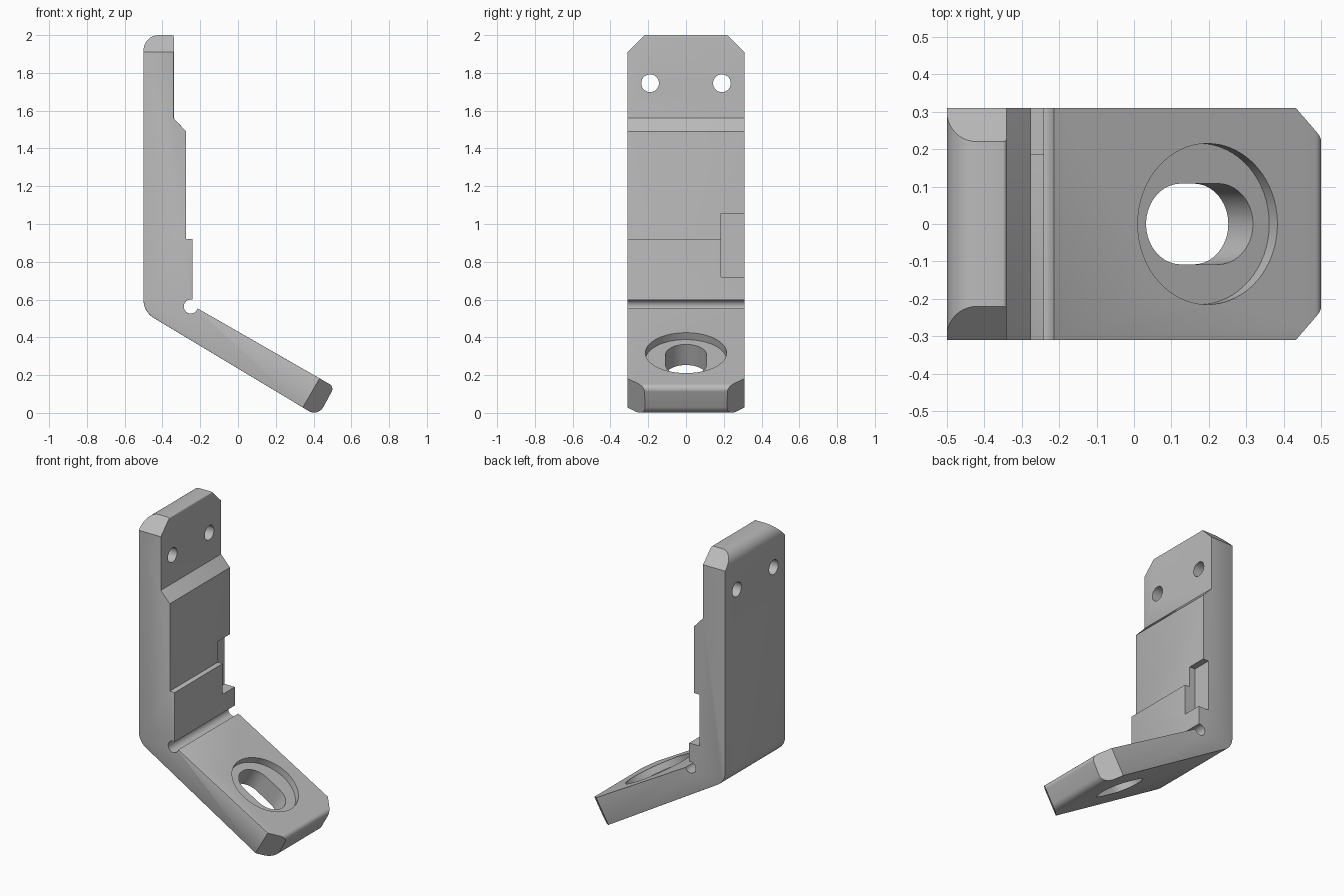
import bpy, bmesh, math
from mathutils import Matrix, Vector

old = bpy.data.objects.get("Cube")
if old:
    bpy.data.objects.remove(old, do_unlink=True)

HALF = 0.31      # half width of the bracket
CORNER = 0.09    # size of the cut corners


def arc(cx, cy, r, a0, a1, n):
    """Points along an arc, angles in degrees."""
    return [(cx + r * math.cos(math.radians(a0 + (a1 - a0) * i / n)),
             cy + r * math.sin(math.radians(a0 + (a1 - a0) * i / n)))
            for i in range(n + 1)]


def rounded(prev, corner, nxt, r, n=10):
    """Replace one corner by a tangent arc of radius r."""
    c = Vector(corner)
    u = (Vector(prev) - c).normalized()
    v = (Vector(nxt) - c).normalized()
    half = u.angle(v) / 2
    setback = r / math.tan(half)
    centre = c + (u + v).normalized() * (r / math.sin(half))
    a, b = c + u * setback - centre, c + v * setback - centre
    total = a.angle(b)
    return [tuple(centre + (a * math.sin(total * (1 - i / n))
                            + b * math.sin(total * i / n)) / math.sin(total))
            for i in range(n + 1)]


def prism(name, outline, low, high, matrix):
    """Extrude a 2D outline along local z and place it."""
    bm = bmesh.new()
    bottom = [bm.verts.new((x, y, low)) for x, y in outline]
    top = [bm.verts.new((x, y, high)) for x, y in outline]
    bm.faces.new(bottom)
    bm.faces.new(top)
    n = len(outline)
    for i in range(n):
        j = (i + 1) % n
        bm.faces.new((bottom[i], bottom[j], top[j], top[i]))
    bm.transform(matrix)
    bmesh.ops.recalc_face_normals(bm, faces=bm.faces)
    mesh = bpy.data.meshes.new(name)
    bm.to_mesh(mesh)
    bm.free()
    obj = bpy.data.objects.new(name, mesh)
    bpy.context.collection.objects.link(obj)
    return obj


# Side profile: upright, outer bend, sloping foot, relief groove, steps
top_back, bend = (-0.5, 2.0), (-0.5, 0.535)
toe_low, toe_high = (0.424, -0.02), (0.51, 0.138)
top_front = (-0.34, 2.0)
groove = Vector((-0.25, 0.563))
groove_arc = arc(groove.x, groove.y, 0.037, 345, 75, 20)
profile = (rounded(top_front, top_back, bend, 0.08)
           + rounded(top_back, bend, toe_low, 0.11)
           + rounded(bend, toe_low, toe_high, 0.055)
           + rounded(toe_low, toe_high, groove_arc[0], 0.03)
           + groove_arc
           + [(-0.24, 0.92), (-0.275, 0.92), (-0.275, 1.49), (-0.34, 1.56)]
           + rounded((-0.34, 1.56), top_front, top_back, 0.01, 4))
bracket = prism("angle_bracket", profile, -HALF, HALF,
                Matrix.Rotation(math.pi / 2, 4, 'X'))

# Softened long edges: whole near side, outer edge only on the far side
bm = bmesh.new()
bm.from_mesh(bracket.data)
soft = []
for e in bm.edges:
    a, b = (v.co for v in e.verts)
    if abs(a.y - b.y) > 0.01:
        continue
    mid = (a + b) / 2
    in_groove = (Vector((mid.x, mid.z)) - groove).length < 0.04
    outer = mid.x < -0.42 or mid.z < 0.55 - 0.6 * (mid.x + 0.5)
    if not in_groove and (mid.y < 0 or outer):
        soft.append(e)
bmesh.ops.bevel(bm, geom=soft, offset=0.012, segments=2, profile=0.5,
                affect='EDGES', clamp_overlap=True)
bmesh.ops.recalc_face_normals(bm, faces=bm.faces)
bm.to_mesh(bracket.data)
bm.free()

cutters = []

# Foot frame: local x runs down the slope, local z is its surface normal
slope = Matrix.Rotation(math.radians(30), 4, 'Y')
foot = Matrix.Translation((0.195, 0, 0.315)) @ slope
cutters.append(prism("recess_cutter", arc(0, 0, 0.215, 0, 354.375, 63),
                     -0.04, 0.1, foot))
slot = arc(0.057, 0, 0.108, -90, 90, 20) + arc(-0.057, 0, 0.108, 90, 270, 20)
cutters.append(prism("slot_cutter", slot, -0.4, 0.05, foot))

# Cut corners of the toe and the top, and the two mounting holes
toe = Matrix.Translation((toe_high[0], 0, toe_high[1])) @ slope
across = Matrix.Rotation(math.pi / 2, 4, 'Y')
extra = 0.05
for side in (-1, 1):
    tri = [(-CORNER - extra, side * (HALF + extra)),
           (extra, side * (HALF + extra)),
           (extra, side * (HALF - CORNER - extra))]
    cutters.append(prism("toe_corner_cutter", tri, -0.4, 0.2, toe))
    flipped = [(-x, y) for x, y in tri]
    cutters.append(prism("top_corner_cutter", flipped, -0.7, 0.0,
                         Matrix.Translation((0, 0, 2)) @ across))
    cutters.append(prism("mounting_hole_cutter",
                         arc(0, 0, 0.047, 0, 348.75, 31), -0.7, 0.0,
                         Matrix.Translation((0, side * 0.19, 1.745)) @ across))

# Side pocket in the stepped face
pocket = [(-0.315, 0.185), (-0.1, 0.185), (-0.1, 0.4), (-0.315, 0.4)]
cutters.append(prism("pocket_cutter", pocket, 0.72, 1.055, Matrix()))

for c in cutters:
    c.hide_render = True
    mod = bracket.modifiers.new(c.name, 'BOOLEAN')
    mod.operation = 'DIFFERENCE'
    mod.solver = 'EXACT'
    mod.object = c

# Bake the cuts and drop the cutters
bpy.context.view_layer.update()
graph = bpy.context.evaluated_depsgraph_get()
baked = bpy.data.meshes.new_from_object(bracket.evaluated_get(graph))
bracket.modifiers.clear()
bracket.data = baked
for c in cutters:
    bpy.data.objects.remove(c, do_unlink=True)

# Plain grey metal
grey = bpy.data.materials.new("plain_grey")
grey.use_nodes = True
colour = (0.5, 0.5, 0.5, 1)
grey.diffuse_color = colour
grey.node_tree.nodes["Principled BSDF"].inputs["Base Color"].default_value = colour
bracket.data.materials.clear()
bracket.data.materials.append(grey)

bpy.ops.object.select_all(action='DESELECT')
bracket.select_set(True)
bpy.context.view_layer.objects.active = bracket
bpy.ops.object.shade_smooth_by_angle(angle=math.radians(28))
